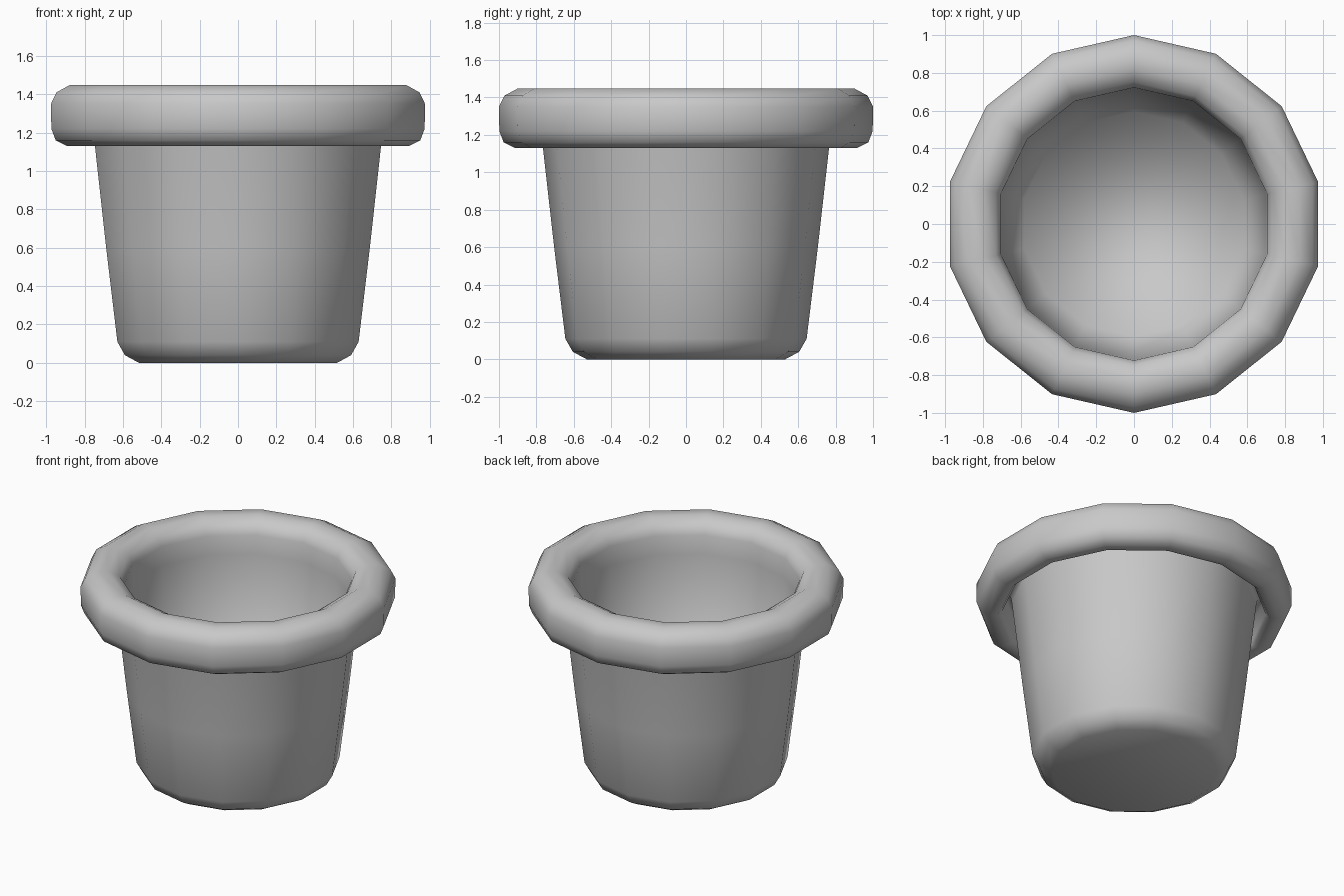
import bpy, bmesh
from math import pi, sin, cos

SIDES = 14

cube = bpy.data.objects.get("Cube")
if cube:
    bpy.data.objects.remove(cube, do_unlink=True)

# Single grey clay colour
clay = bpy.data.materials.new("grey_clay")
clay.use_nodes = True
grey = (0.58, 0.58, 0.58, 1)
clay.diffuse_color = grey
clay.node_tree.nodes["Principled BSDF"].inputs["Base Color"].default_value = grey


def lathe(name, profile):
    """Revolve (radius, height) points and cap both ends with a flat disc."""
    bm = bmesh.new()
    angles = [pi / 2 + 2 * pi * i / SIDES for i in range(SIDES)]
    rings = [[bm.verts.new((r * cos(a), r * sin(a), z)) for a in angles]
             for r, z in profile]
    bm.faces.new(rings[0])
    bm.faces.new(rings[-1])
    for low, high in zip(rings, rings[1:]):
        for i in range(SIDES):
            j = (i + 1) % SIDES
            bm.faces.new((low[i], low[j], high[j], high[i]))
    bmesh.ops.recalc_face_normals(bm, faces=bm.faces)
    for face in bm.faces:
        face.smooth = True
    mesh = bpy.data.meshes.new(name)
    bm.to_mesh(mesh)
    bm.free()
    mesh.materials.append(clay)
    obj = bpy.data.objects.new(name, mesh)
    bpy.context.collection.objects.link(obj)
    return obj


# Rounded foot and tapered outer wall
outside = [(0.53, 0), (0.605, 0.04), (0.645, 0.11), (0.705, 0.6), (0.775, 1.22)]
# Rolled rim overhanging the wall, with a groove beneath it
rim = [(0.785, 1.27), (0.825, 1.27), (0.835, 1.16), (0.86, 1.13), (0.915, 1.13),
       (0.975, 1.16), (0.998, 1.22), (1, 1.35), (0.97, 1.41), (0.9, 1.448),
       (0.82, 1.448), (0.75, 1.41), (0.722, 1.35)]
# Inner wall down to the floor
inside = [(0.718, 1.22), (0.595, 0.09)]
lathe("flower_pot", outside + rim + inside)
